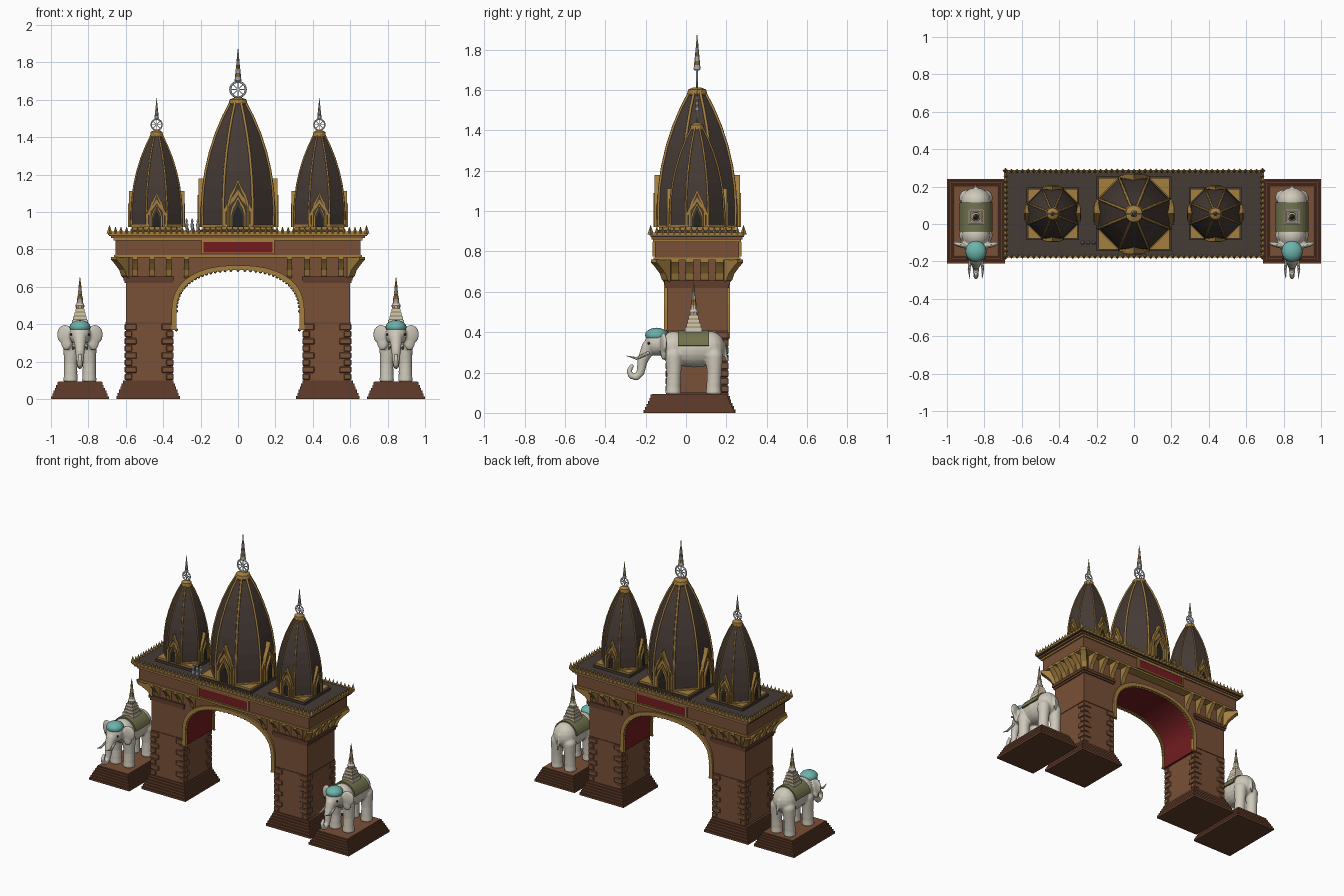
import bpy, bmesh, math
from math import sin, cos, pi
from mathutils import Matrix, Vector

if "Cube" in bpy.data.objects:
    bpy.data.objects.remove(bpy.data.objects["Cube"])

def material(name, *rgb):
    m = bpy.data.materials.new(name)
    m.use_nodes = True
    m.diffuse_color = (*rgb, 1)
    m.node_tree.nodes["Principled BSDF"].inputs["Base Color"].default_value = (*rgb, 1)
    return m

BROWN = material("brown stone", .19, .08, .038)
DARK = material("dark base stone", .12, .047, .024)
ROOF = material("dark roof", .06, .043, .036)
GOLD = material("gold", .37, .21, .05)
RED = material("deep red", .17, .012, .015)
IVORY = material("ivory", .62, .58, .49)
TEAL = material("teal", .15, .45, .41)
OLIVE = material("olive cloth", .17, .17, .075)
SILVER = material("silver", .62, .65, .7)
BLACK = material("window black", .02, .018, .016)
G = .055  # gate centre depth

def finish(name, bm, mats, smooth=False):
    me = bpy.data.meshes.new(name)
    bmesh.ops.recalc_face_normals(bm, faces=bm.faces)
    bm.to_mesh(me)
    bm.free()
    for m in (mats if isinstance(mats, list) else [mats]):
        me.materials.append(m)
    ob = bpy.data.objects.new(name, me)
    bpy.context.collection.objects.link(ob)
    if smooth:
        me.shade_smooth()
    return ob

def boxes(name, items, mat):
    """Each item: centre x, y, half sizes x, y, then bottom and top z."""
    bm = bmesh.new()
    for x, y, hx, hy, z0, z1 in items:
        bmesh.ops.create_cube(bm, size=2, matrix=Matrix.Translation((x, y, (z0 + z1) / 2))
                              @ Matrix.Diagonal((hx, hy, (z1 - z0) / 2, 1)))
    return finish(name, bm, mat)

def prism(name, pts, y0, y1, mat, mtx=Matrix()):
    """Outline in x, z pushed through from y0 to y1."""
    bm = bmesh.new()
    f = bm.faces.new([bm.verts.new(mtx @ Vector((x, y0, z))) for x, z in pts])
    ext = bmesh.ops.extrude_face_region(bm, geom=[f])
    move = mtx.to_3x3() @ Vector((0, y1 - y0, 0))
    bmesh.ops.translate(bm, verts=[v for v in ext["geom"] if isinstance(v, bmesh.types.BMVert)], vec=move)
    return finish(name, bm, mat)

def band(name, inner, outer, y0, y1, mat, mtx=Matrix()):
    """Solid strip between two matching outlines."""
    bm = bmesh.new()
    rows = [[bm.verts.new(mtx @ Vector((p[0], y, p[1]))) for p, y in
             ((a, y0), (b, y0), (b, y1), (a, y1))] for a, b in zip(inner, outer)]
    for a, b in zip(rows, rows[1:]):
        for i in range(4):
            bm.faces.new((a[i], b[i], b[i - 1], a[i - 1]))
    bm.faces.new(rows[0])
    bm.faces.new(rows[-1])
    return finish(name, bm, mat)

def lathe(name, prof, at, mats, sides=16, turn=0, pick=lambda i: 0, smooth=False):
    bm = bmesh.new()
    rings = [[bm.verts.new((at[0] + r * cos(turn + 2 * pi * k / sides),
                            at[1] + r * sin(turn + 2 * pi * k / sides), at[2] + z))
              for k in range(sides)] for r, z in prof]
    for i, (a, b) in enumerate(zip(rings, rings[1:])):
        for k in range(sides):
            bm.faces.new((a[k - 1], a[k], b[k], b[k - 1])).material_index = pick(i)
    bm.faces.new(rings[0])
    bm.faces.new(rings[-1])
    return finish(name, bm, mats, smooth)

def steps(name, x, y, hx, hy, inset, top, n=6):
    boxes(name, [(x, y, hx - inset * i / (n - 1), hy - inset * i / (n - 1),
                  top * i / n, top * (i + 1) / n) for i in range(n)], DARK)

# Arched wall with both piers
def arch(grow=0, n=28):
    a, b, out = .335 + grow, .225 + grow, []
    for i in range(n + 1):
        t = pi * i / n
        c, s = cos(t), sin(t)
        out.append((math.copysign(abs(c) ** .85, c) * a, .47 + abs(s) ** .85 * b))
    return [(a, .37)] + out + [(-a, .37)]

prism("arched_wall", [(.6, .09), (.35, .09), (.35, .37)] + arch(.012)
      + [(-.35, .37), (-.35, .09), (-.6, .09), (-.6, .76), (.6, .76)], G - .15, G + .15, BROWN)
band("arch_soffit", arch(), arch(.014), G - .145, G + .145, RED)
for side, name in ((-1, "front"), (1, "back")):
    band(name + "_arch_trim", arch(-.005), arch(.02), G + side * .14, G + side * .163, GOLD)
    bm = bmesh.new()
    for x, z in arch(-.006, 40):
        bmesh.ops.create_icosphere(bm, subdivisions=1, radius=.0095,
                                   matrix=Matrix.Translation((x, G + side * .152, z)))
    finish(name + "_arch_beads", bm, GOLD)

for s, name in ((1, "left"), (-1, "right")):
    steps(name + "_pier_base", s * .48, G, .17, .19, .035, .1)
    quoins = []
    for i in range(8):
        w = .032 if i % 2 else .02
        for sx in (-1, 1):
            for sy in (-1, 1):
                quoins.append((s * .475 + sx * (.131 - w), G + sy * (.156 - w), w, w,
                               .102 + i * .038, .136 + i * .038))
    q = boxes(name + "_quoins", quoins, BROWN)
    bev = q.modifiers.new("Bevel", "BEVEL")
    bev.width = .004
    boxes(name + "_pier_mouldings", [(s * .475, G, .128, .153, .405, .41), (s * .477, G, .13, .157, .62, .635),
                                     (s * .477, G, .136, .162, .635, .655)], DARK)

# Curved corbels under the cornice, all four sides and the corners
corbel = [(0, .645), (.014, .66), (.024, .69), (.05, .725), (.068, .745), (.068, .76), (0, .76)]
def put_corbel(x, y, angle, half, reach=1):
    mtx = Matrix.Translation((x, y, 0)) @ Matrix.Rotation(angle, 4, 'Z')
    prism("corbel", [(px * reach, pz) for px, pz in corbel], -half, half, GOLD, mtx)
for s in (-1, 1):
    for x in (.55, .46, .37, .275):
        for sx in (-1, 1):
            put_corbel(sx * x, G + s * .149, s * pi / 2, .014)
    for y in (-.11, -.037, .037, .11):
        put_corbel(s * .599, G + y, 0 if s > 0 else pi, .02)
    for t in (-1, 1):
        put_corbel(s * .597, G + t * .147, math.atan2(t, s), .02, 1.4)

# Cornice, roof and inscription-free plaques
boxes("cornice_gold_bands", [(0, G, .662, .216, .757, .77), (0, G, .665, .218, .848, .86)], GOLD)
boxes("frieze", [(0, G, .655, .208, .77, .848)], BROWN)
boxes("upper_cornice", [(0, G, .68, .225, .86, .872)], BROWN)
boxes("roof_slab", [(0, G, .69, .232, .872, .89)], ROOF)
boxes("plaques", [(0, G + s * .212, .185, .006, .782, .842) for s in (-1, 1)], RED)
boxes("plaque_frames", [(x, G + s * .212, hx, .008, z0, z1) for s in (-1, 1) for x, hx, z0, z1 in
      ((0, .195, .776, .783), (0, .195, .841, .848), (-.19, .006, .776, .848), (.19, .006, .776, .848))], GOLD)

# Pointed cresting round the roof edge
bm = bmesh.new()
def crest(x, y, h=.036, r=.013):
    bmesh.ops.create_cone(bm, cap_ends=True, segments=4, radius1=r, radius2=.001, depth=h,
                          matrix=Matrix.Translation((x, y, .885 + h / 2)))
for s in (-1, 1):
    for i in range(47):
        crest(-.685 + 1.37 * i / 46, G + s * .228)
    for i in range(1, 16):
        crest(s * .685, G - .228 + .456 * i / 16)
    for t in (-1, 1):
        crest(s * .687, G + t * .23, .045, .016)
boxes("cresting_rail", [(0, G + s * .23, .693, .005, .878, .895) for s in (-1, 1)]
      + [(s * .69, G, .005, .235, .878, .895) for s in (-1, 1)], GOLD)
finish("cresting", bm, GOLD)

# Domes with ribs, gables and finials
dome_profile = [(.205, 0), (.207, .1), (.201, .2), (.186, .3), (.161, .4), (.126, .5), (.085, .59), (.04, .67)]
def gable(w, h):
    half = [(w, 0), (w, .45 * h), (.75 * w, .65 * h), (.3 * w, .83 * h)]
    return half + [(0, h)] + [(-x, z) for x, z in reversed(half)]

def dome(name, cx, s, sz, wheel_r, spire_h):
    z0 = .92
    boxes(name + "_plinth", [(cx, G, .2 * s, .2 * s, .888, .906)], ROOF)
    boxes(name + "_gold_plate", [(cx, G, .19 * s, .19 * s, .906, z0)], GOLD)
    prof = [(r * s, z * sz) for r, z in dome_profile]
    lathe(name, prof, (cx, G, z0), ROOF, 8, pi / 8)
    lathe(name + "_skirt", [(.212 * s, 0), (.212 * s, .012)], (cx, G, z0), GOLD, 8, pi / 8)
    cu = bpy.data.curves.new(name + "_ribs", "CURVE")
    cu.dimensions = "3D"
    cu.bevel_depth = .0075 * s
    cu.bevel_resolution = 1
    cu.materials.append(GOLD)
    for k in range(8):
        a = pi / 8 + k * pi / 4
        sp = cu.splines.new("POLY")
        sp.points.add(len(prof) - 1)
        for p, (r, z) in zip(sp.points, prof):
            p.co = (cx + r * cos(a), G + r * sin(a), z0 + z, 1)
    bpy.context.collection.objects.link(bpy.data.objects.new(name + "_ribs", cu))
    for k in range(4):
        mtx = (Matrix.Translation((cx, G, z0)) @ Matrix.Rotation(k * pi / 2, 4, 'Z')
               @ Matrix.Diagonal((s, s, sz, 1)))
        for w, h, t, r in ((.078, .2, .014, .203), (.06, .26, .012, .212), (.043, .17, .012, .217)):
            band(name + "_gable", gable(w - t, h - t * 2), gable(w, h), -r, -.15, GOLD, mtx)
        prism(name + "_niche", gable(.055, .235), -.202, -.16, ROOF, mtx)
        prism(name + "_window", gable(.026, .12), -.207, -.2, BLACK, mtx)
    top = z0 + .67 * sz
    lathe(name + "_knob", [(.04 * s, -.03), (.05 * s, -.01), (.045 * s, .012), (.02 * s, .022)],
          (cx, G, top), GOLD, 12)
    # Spoked wheel and banded spire
    hub = Vector((cx, G, top + .018 + wheel_r))
    bpy.ops.mesh.primitive_torus_add(location=hub, rotation=(pi / 2, 0, 0), major_segments=24,
                                     minor_segments=6, major_radius=wheel_r * .88, minor_radius=wheel_r * .12)
    rim = bpy.context.object
    rim.name = name + "_wheel_rim"
    rim.data.materials.append(SILVER)
    bm = bmesh.new()
    for k in range(4):
        bmesh.ops.create_cube(bm, size=1, matrix=Matrix.Translation(hub) @ Matrix.Rotation(k * pi / 4, 4, 'Y')
                              @ Matrix.Diagonal((wheel_r * .1, .006, wheel_r * 1.8, 1)))
    finish(name + "_wheel_spokes", bm, SILVER)
    n, r0 = 8, .019 * spire_h / .17
    spire = [(r0 * .5, -.006)]
    for i in range(n):
        spire += [(r0 * (1 - i / n), spire_h * i / n), (r0 * (.82 - .8 * i / n), spire_h * (i + 1) / n)]
    lathe(name + "_spire", spire, hub + Vector((0, 0, wheel_r)), [SILVER, GOLD], 10, 0,
          lambda i: (i // 2) % 2)

dome("centre_dome", 0, 1, 1, .047, .17)
dome("left_dome", .435, .7, .74, .033, .11)
dome("right_dome", -.435, .7, .74, .033, .11)

# Three small roof figures
for x in (-.275, -.245, -.215):
    lathe("roof_figure", [(.011, 0), (.011, .012), (.006, .016), (.01, .045), (.004, .052), (.007, .062), (.002, .075)],
          (x, -.1, .89), SILVER, 8)

# Elephants on stepped plinths
def ball(bm, at, size, tilt=0):
    bmesh.ops.create_uvsphere(bm, u_segments=16, v_segments=10, radius=1, matrix=Matrix.Translation(at)
                              @ Matrix.Rotation(tilt, 4, 'Z') @ Matrix.Diagonal((*size, 1)))

def chain(bm, pts, n=8):
    for a, b in zip(pts, pts[1:]):
        for i in range(n + 1):
            p = Vector(a).lerp(Vector(b), i / n)
            ball(bm, p[:3], (p[3],) * 3)

def elephant(cx, side):
    steps(side + "_elephant_plinth", cx, .015, .155, .225, .035, .09)
    boxes(side + "_plinth_top", [(cx, .015, .115, .183, .089, .094)], BROWN)
    bm = bmesh.new()
    ball(bm, (cx, .04, .315), (.084, .15, .09))
    ball(bm, (cx, .12, .32), (.08, .075, .085))
    ball(bm, (cx, -.06, .325), (.076, .075, .08))
    ball(bm, (cx, -.145, .345), (.058, .06, .062))
    chain(bm, [Vector(p) for p in ((cx, -.185, .325, .036), (cx, -.215, .26, .026), (cx, -.225, .2, .02),
               (cx, -.245, .177, .017), (cx, -.272, .183, .015), (cx, -.283, .21, .013), (cx, -.268, .232, .011))])
    for s in (-1, 1):
        for y in (-.06, .14):
            chain(bm, [Vector(p) for p in ((cx + s * .046, y, .28, .044), (cx + s * .05, y, .19, .036),
                                           (cx + s * .05, y - .003, .125, .037))])
            bmesh.ops.create_cone(bm, cap_ends=True, segments=16, radius1=.04, radius2=.036, depth=.04,
                                  matrix=Matrix.Translation((cx + s * .05, y - .003, .113)))
        ball(bm, (cx + s * .08, -.112, .345), (.046, .014, .053), s * .25)
        ball(bm, (cx + s * .073, -.112, .305), (.03, .013, .045), s * .25)
    chain(bm, [Vector(p) for p in ((cx, .19, .34, .01), (cx, .205, .25, .008))])
    body = finish(side + "_elephant", bm, IVORY)
    rm = body.modifiers.new("Remesh", "REMESH")
    rm.mode, rm.voxel_size, rm.use_smooth_shade = "VOXEL", .0065, True
    sm = body.modifiers.new("Smooth", "SMOOTH")
    sm.iterations = 3
    # Tusks, eyes and head cap
    bm = bmesh.new()
    for s in (-1, 1):
        chain(bm, [Vector(p) for p in ((cx + s * .03, -.19, .295, .009), (cx + s * .037, -.245, .27, .007),
                                       (cx + s * .033, -.292, .282, .002))])
    finish(side + "_tusks", bm, IVORY, True)
    bm = bmesh.new()
    for s in (-1, 1):
        ball(bm, (cx + s * .048, -.185, .345), (.006, .006, .006))
    finish(side + "_eyes", bm, BLACK, True)
    bm = bmesh.new()
    ball(bm, (cx, -.146, .385), (.056, .057, .037), 0)
    finish(side + "_head_cap", bm, TEAL, True)
    # Saddle cloth
    arcs = [[(cx + r * cos(t), .315 + (r + .006) * sin(t)) for t in [pi * (.06 + .88 * i / 16) for i in range(17)]]
            for r in (.08, .09)]
    band(side + "_saddle_cloth", arcs[0], arcs[1], -.04, .115, OLIVE)
    # Tiered shrine
    tiers = [(.042, .4, .422), (.036, .428, .442), (.03, .448, .462), (.025, .468, .482)]
    boxes(side + "_shrine_tiers", [(cx, .038, h, h, a, b) for h, a, b in tiers], IVORY)
    boxes(side + "_shrine_bands", [(cx, .038, h - .005, h - .005, b, b + .006) for h, a, b in tiers], GOLD)
    lathe(side + "_shrine_spire", [(.022, 0), (.025, .012), (.018, .024), (.015, .04), (.016, .046), (.011, .07),
          (.012, .075), (.007, .105), (.008, .11), (.001, .163)], (cx, .038, .488), [IVORY, GOLD], 10, 0,
          lambda i: 1 if i > 1 and i % 4 < 2 else 0)

elephant(.845, "left")
elephant(-.845, "right")
